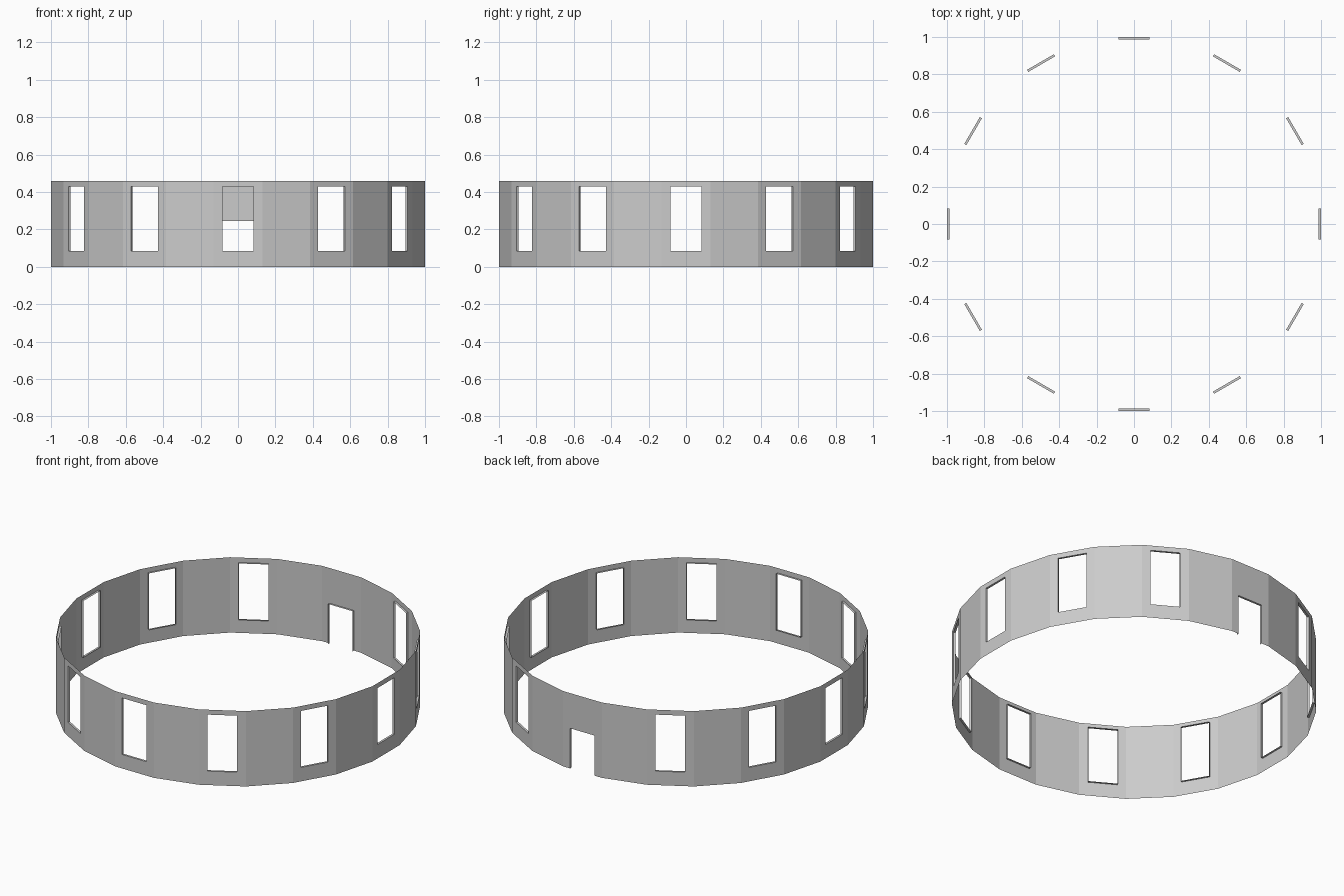
import bpy, bmesh
from math import pi, cos, tan
from mathutils import Matrix, Vector

if "Cube" in bpy.data.objects:
    bpy.data.objects.remove(bpy.data.objects["Cube"])

SIDES = 24
APO = 1.0                           # distance from centre to each flat panel
HALF = APO * tan(pi / SIDES)        # half panel width
H = 0.46                            # wall height
W = 0.083                           # half opening width
DEPTH = 0.013                       # reveal depth, going inwards
SILL, HEAD, DOOR = 0.085, 0.43, 0.245


def make_object(name, bm):
    bmesh.ops.remove_doubles(bm, verts=bm.verts, dist=1e-5)
    me = bpy.data.meshes.new(name)
    bm.to_mesh(me)
    bm.free()
    ob = bpy.data.objects.new(name, me)
    bpy.context.collection.objects.link(ob)
    return ob


def quad(bm, rot, pts):
    bm.faces.new([bm.verts.new(rot @ Vector(p)) for p in pts])


def panel(bm, rot, x0, x1, z0, z1):
    quad(bm, rot, [(x0, -APO, z0), (x1, -APO, z0), (x1, -APO, z1), (x0, -APO, z1)])


def reveal(bm, rot, outline):
    # strip running inwards from the opening edge
    for (xa, za), (xb, zb) in zip(outline, outline[1:]):
        quad(bm, rot, [(xa, -APO, za), (xb, -APO, zb),
                       (xb, -APO + DEPTH, zb), (xa, -APO + DEPTH, za)])


wall, windows, door = bmesh.new(), bmesh.new(), bmesh.new()
for i in range(SIDES):
    rot = Matrix.Rotation(i * 2 * pi / SIDES, 3, 'Z')
    if i % 2:
        # plain panel
        panel(wall, rot, -HALF, HALF, 0, H)
        continue
    is_door = i == SIDES // 2
    z0, z1 = (0, DOOR) if is_door else (SILL, HEAD)
    # panel with an opening, split into bands
    levels = [0, z1, H] if is_door else [0, z0, z1, H]
    for a, b in zip(levels, levels[1:]):
        panel(wall, rot, -HALF, -W, a, b)
        panel(wall, rot, W, HALF, a, b)
        if a != z0:
            panel(wall, rot, -W, W, a, b)
    outline = [(-W, z0), (-W, z1), (W, z1), (W, z0)]
    if is_door:
        reveal(door, rot, outline)
    else:
        reveal(windows, rot, outline + outline[:1])

# dissolve the extra band edges on the flat panels
bmesh.ops.remove_doubles(wall, verts=wall.verts, dist=1e-5)
make_object("round_wall", wall)
make_object("window_reveals", windows)
make_object("door_reveal", door)
